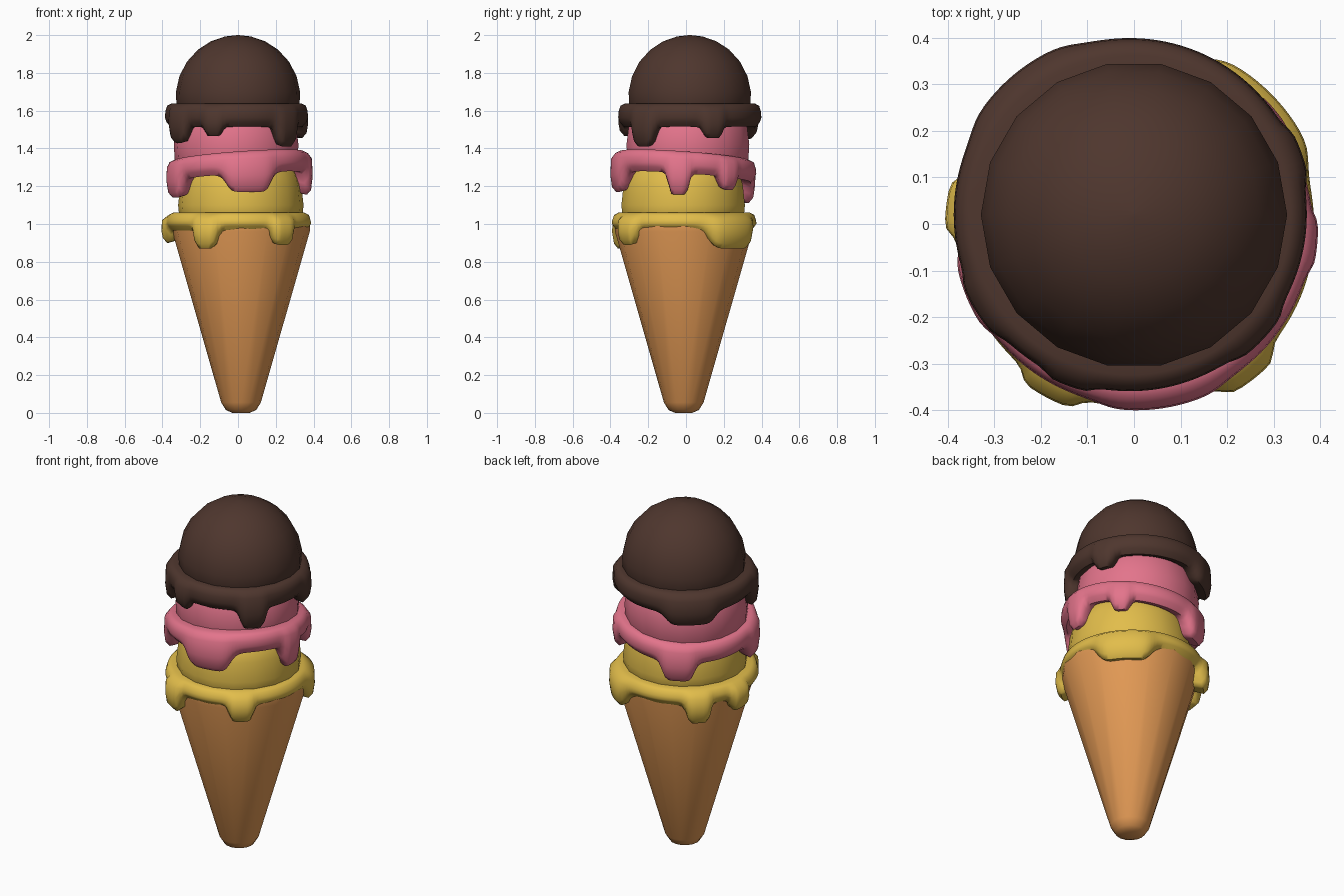
import bpy, math

if "Cube" in bpy.data.objects:
    bpy.data.objects.remove(bpy.data.objects["Cube"])


def material(name, rgb):
    m = bpy.data.materials.new(name)
    m.diffuse_color = (*rgb, 1)
    m.use_nodes = True
    m.node_tree.nodes["Principled BSDF"].inputs["Base Color"].default_value = m.diffuse_color
    return m


wafer = material("wafer", (0.76, 0.32, 0.09))
vanilla = material("vanilla yellow", (0.76, 0.51, 0.07))
strawberry = material("strawberry pink", (0.77, 0.175, 0.26))
chocolate = material("chocolate brown", (0.077, 0.037, 0.027))


def make(name, verts, faces, mat, angle):
    me = bpy.data.meshes.new(name)
    me.from_pydata(verts, [], faces)
    me.materials.append(mat)
    ob = bpy.data.objects.new(name, me)
    bpy.context.collection.objects.link(ob)
    bpy.ops.object.select_all(action='DESELECT')
    ob.select_set(True)
    bpy.context.view_layer.objects.active = ob
    bpy.ops.object.shade_smooth_by_angle(angle=math.radians(angle))


def lathe(name, profile, n, mat, cx=0, cy=0):
    """Spin (radius, z) points listed bottom to top, capped at both ends."""
    verts = [(cx + r * math.cos(2 * math.pi * i / n), cy + r * math.sin(2 * math.pi * i / n), z)
             for r, z in profile for i in range(n)]
    k = len(profile)
    faces = [(j * n + i, j * n + (i + 1) % n, (j + 1) * n + (i + 1) % n, (j + 1) * n + i)
             for j in range(k - 1) for i in range(n)]
    faces += [tuple(reversed(range(n))), tuple(range((k - 1) * n, k * n))]
    make(name, verts, faces, mat, 50)


def skirt(name, mat, cx, cy, r, top, base, drips, tilt=0.0, swell=0.012, n=128):
    """Melted rim; drips are (angle, half width in degrees, bottom z)."""
    verts, k = [], 9
    for i in range(n):
        a = 2 * math.pi * i / n
        c, s = math.cos(a), math.sin(a)
        dz = tilt * r * (c - s)
        zt, zb, bulge = top + dz, base + dz, 0
        for ang, w, low in drips:
            d = abs((math.degrees(a) - ang + 180) % 360 - 180) / w
            f = 1 / (1 + d ** 8)
            zb += (low - base - dz) * f
            bulge += swell * f
        R = r + bulge
        h = zt - zb
        prof = [(0.28, zt - 0.005), (r - 0.035, zt), (r - 0.012, zt - 0.012),
                (R - 0.003, zt - 0.04), (R, zb + 0.4 * h), (R - 0.008, zb + 0.025),
                (R - 0.03, zb), (R - 0.06, zb + 0.008), (0.28, zb + 0.03)]
        verts += [(cx + q * c, cy + q * s, z) for q, z in prof]
    faces = [(i * k + j, i * k + (j + 1) % k, (i + 1) % n * k + (j + 1) % k, (i + 1) % n * k + j)
             for i in range(n) for j in range(k)]
    faces = [f[::-1] for f in faces]
    make(name, verts, faces, mat, 60)


# Cone with rounded tip
lathe("cone", [(0.045, 0), (0.08, 0.015), (0.105, 0.055), (0.364, 0.96), (0.364, 0.99)],
      16, wafer, 0.016, -0.012)

# Scoop bodies
lathe("lower_scoop", [(0.30, 1.0), (0.325, 1.03), (0.332, 1.10), (0.32, 1.21), (0.29, 1.30), (0.2, 1.36)],
      18, vanilla, 0.015, -0.015)
lathe("middle_scoop", [(0.30, 1.27), (0.325, 1.34), (0.33, 1.42), (0.318, 1.52), (0.28, 1.58), (0.2, 1.62)],
      18, strawberry, -0.01, 0.01)
dome = [(0.30, 1.57)] + [(0.33 * math.cos(t), 1.67 + 0.33 * math.sin(t))
                         for t in [math.radians(d) for d in (-10, 5, 20, 35, 50, 64, 78, 89)]]
lathe("upper_scoop", dome, 18, chocolate, 0, 0.02)

# Melted rims with drips
skirt("lower_drips", vanilla, 0.004, -0.01, 0.383, 1.06, 0.965,
      [(44, 23, 0.87), (135, 10, 0.87), (173, 9, 0.90), (242, 10, 0.87), (308, 10, 0.89)], swell=0.027)
skirt("middle_drips", strawberry, 0.003, -0.008, 0.38, 1.36, 1.245,
      [(279, 20, 1.17), (355, 9, 1.155), (40, 8, 1.18), (118, 14, 1.11), (202, 13, 1.14)], tilt=0.065)
skirt("upper_drips", chocolate, -0.008, 0.02, 0.379, 1.638, 1.515,
      [(212, 11, 1.43), (250, 8, 1.465), (317, 11, 1.41), (20, 9, 1.455), (130, 22, 1.45)])
